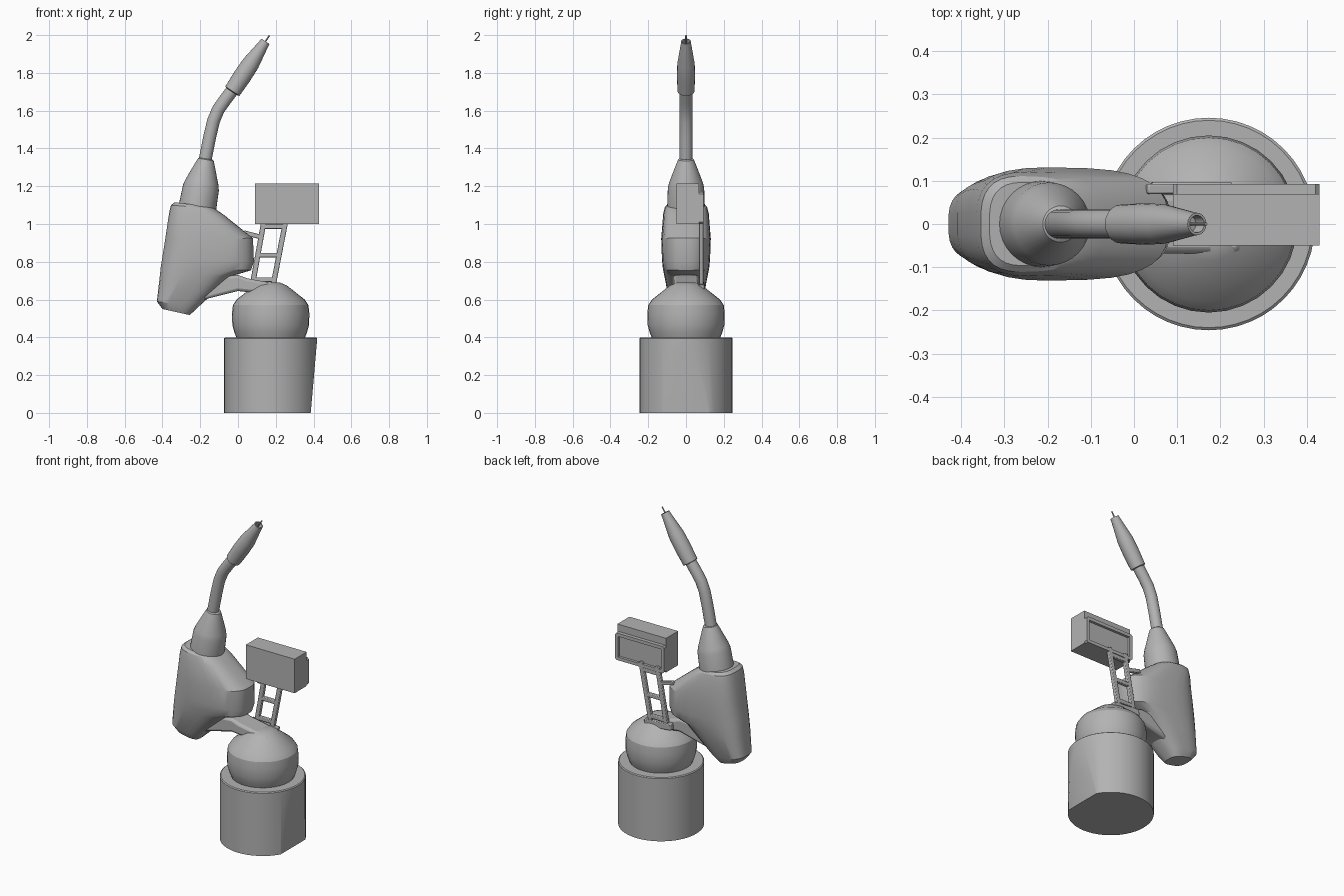
import bpy, bmesh, math
from mathutils import Vector

if "Cube" in bpy.data.objects:
    bpy.data.objects.remove(bpy.data.objects["Cube"])

grey = bpy.data.materials.new("plain_grey")
grey.use_nodes = True
grey.diffuse_color = (0.45, 0.45, 0.45, 1)
grey.node_tree.nodes["Principled BSDF"].inputs["Base Color"].default_value = grey.diffuse_color


def finish(name, bm, bevel=0, angle=30):
    bmesh.ops.recalc_face_normals(bm, faces=bm.faces)
    mesh = bpy.data.meshes.new(name)
    bm.to_mesh(mesh)
    bm.free()
    mesh.materials.append(grey)
    ob = bpy.data.objects.new(name, mesh)
    bpy.context.collection.objects.link(ob)
    bpy.ops.object.select_all(action='DESELECT')
    ob.select_set(True)
    bpy.context.view_layer.objects.active = ob
    bpy.ops.object.shade_smooth_by_angle(angle=math.radians(angle))
    if bevel:
        mod = ob.modifiers.new("bevel", 'BEVEL')
        mod.width, mod.segments = bevel, 2
    return ob


def loft(rings):
    """Skin a list of equal point rings and cap both ends."""
    bm = bmesh.new()
    rows = [[bm.verts.new(p) for p in ring] for ring in rings]
    n = len(rows[0])
    for a, b in zip(rows, rows[1:]):
        for i in range(n):
            j = (i + 1) % n
            bm.faces.new((a[i], a[j], b[j], b[i]))
    bm.faces.new(rows[0])
    bm.faces.new(rows[-1])
    return bm


def circle(center, axis, r, n):
    side = Vector((0, 1, 0))
    other = side.cross(axis).normalized()
    return [center + r * (math.cos(t) * other + math.sin(t) * side)
            for t in (math.tau * i / n for i in range(n))]


def revolve(start, axis, profile, n=32):
    """Profile holds (distance along axis, radius) pairs."""
    start, axis = Vector(start), Vector(axis).normalized()
    return loft([circle(start + axis * d, axis, r, n) for d, r in profile])


def prism(pts, y0, y1):
    return loft([[(x, y, z) for x, z in pts] for y in (y0, y1)])


def bar(name, p, q, width, y0, y1):
    p, q = Vector(p), Vector(q)
    d = (q - p).normalized() * width / 2
    s = Vector((-d.y, d.x))
    finish(name, prism([p + s, q + s, q - s, p - s], y0, y1), 0.004)


# Drum base with a slanted flat on its left side
bm = revolve((0.173, 0, 0), (0, 0, 1), [(0, 0.246), (0.395, 0.246), (0.4, 0.24)], 48)
cut = bmesh.ops.bisect_plane(bm, geom=bm.verts[:] + bm.edges[:] + bm.faces[:],
                             plane_co=(0.385, 0, 0), plane_no=(0.4, 0, -0.035),
                             clear_outer=True)
edges = [e for e in cut["geom_cut"] if isinstance(e, bmesh.types.BMEdge)]
bmesh.ops.holes_fill(bm, edges=edges)
finish("drum_base", bm)

# Swivel dome
finish("swivel_dome", revolve((0.173, 0, 0.395), (0, 0, 1), [
    (0, 0.18), (0.03, 0.192), (0.07, 0.203), (0.13, 0.205), (0.175, 0.2),
    (0.205, 0.18), (0.28, 0.085), (0.295, 0.05)]), angle=25)

# Link between dome and body
finish("link_arm", prism([(-0.2, 0.595), (-0.17, 0.715), (0, 0.73), (0.05, 0.712),
                          (0.25, 0.675), (0.24, 0.62), (0, 0.645)], -0.068, 0.068), 0.015)

# Main body: rounded sections (left x, z, right x, z, half width)
sections = [(-0.40, 0.55, -0.255, 0.518, 0.065), (-0.43, 0.59, -0.21, 0.56, 0.09),
            (-0.415, 0.72, -0.03, 0.725, 0.118), (-0.41, 0.77, 0.07, 0.755, 0.127),
            (-0.402, 0.82, 0.085, 0.80, 0.132), (-0.386, 0.92, 0.08, 0.925, 0.136),
            (-0.365, 1.06, -0.07, 1.045, 0.125), (-0.355, 1.10, -0.12, 1.08, 0.115),
            (-0.335, 1.115, -0.14, 1.09, 0.10)]
rings = []
for xl, zl, xr, zr, w in sections:
    ring = []
    for i in range(32):
        t = math.tau * (i + 0.5) / 32
        c, s = (math.copysign(abs(f) ** 0.68, f) for f in (math.cos(t), math.sin(t)))
        u = (c + 1) / 2
        ring.append((xl + (xr - xl) * u, w * s * (1 - 0.08 * u), zl + (zr - zl) * u))
    rings.append(ring)
finish("body_shell", loft(rings), angle=25)

# Tapered neck
finish("neck_cone", revolve((-0.215, 0, 1.085), (0.045, 0, 0.255), [
    (0, 0.1), (0.11, 0.096), (0.14, 0.088), (0.235, 0.052), (0.26, 0.042), (0.265, 0.034)]))

# Bent tube, sampled along a smooth curve
path = [Vector(p) for p in ((-0.178, 0, 1.32), (-0.15, 0, 1.46), (-0.13, 0, 1.545),
                            (-0.105, 0, 1.605), (-0.07, 0, 1.655), (-0.01, 0, 1.735))]
rings = []
for i, p in enumerate(path):
    axis = (path[min(i + 1, len(path) - 1)] - path[max(i - 1, 0)]).normalized()
    rings.append(circle(p, axis, 0.034, 20))
finish("bent_tube", loft(rings))

# Nozzle with a hollow tip, and its wire
aim = (0.177, 0, 0.266)
finish("nozzle", revolve((-0.032, 0, 1.70), aim, [
    (0, 0.036), (0.004, 0.045), (0.1, 0.048), (0.18, 0.046), (0.3, 0.028), (0.321, 0.026),
    (0.321, 0.02), (0.29, 0.018)], 20))
finish("wire", revolve((0.125, 0, 1.936), aim, [(0, 0.004), (0.075, 0.004)], 8))

# Display box with a recessed back frame
finish("display_box", prism([(0.09, 1.0), (0.43, 1.0), (0.43, 1.215), (0.09, 1.215)],
                            -0.05, 0.07))
bm = prism([(0.1, 1.0), (0.42, 1.0), (0.43, 1.01), (0.43, 1.16), (0.42, 1.17),
            (0.1, 1.17), (0.09, 1.16), (0.09, 1.01)], 0.069, 0.093)
bmesh.ops.recalc_face_normals(bm, faces=bm.faces)
back = [f for f in bm.faces if f.normal.y > 0.9]
bmesh.ops.inset_region(bm, faces=back, thickness=0.022)
bmesh.ops.inset_region(bm, faces=back, thickness=0.002, depth=-0.015)
finish("display_back_frame", bm)

# Ladder-like post
lower, upper = [(0.075, 0.67), (0.185, 0.67)], [(0.14, 1.03), (0.255, 1.03)]
for name, p, q in zip(("post_rail_right", "post_rail_left"), lower, upper):
    bar(name, p, q, 0.028, 0.07, 0.093)
for i, k in enumerate((0.1, 0.46, 0.88)):
    ends = [Vector(p).lerp(Vector(q), k) for p, q in zip(lower, upper)]
    bar("post_rung_%d" % (i + 1), *ends, 0.024, 0.07, 0.093)
bar("post_brace", (0.03, 0.955), (0.125, 0.93), 0.024, 0.07, 0.093)
bar("post_foot", (0.04, 0.675), (0.225, 0.66), 0.04, 0.066, 0.097)
